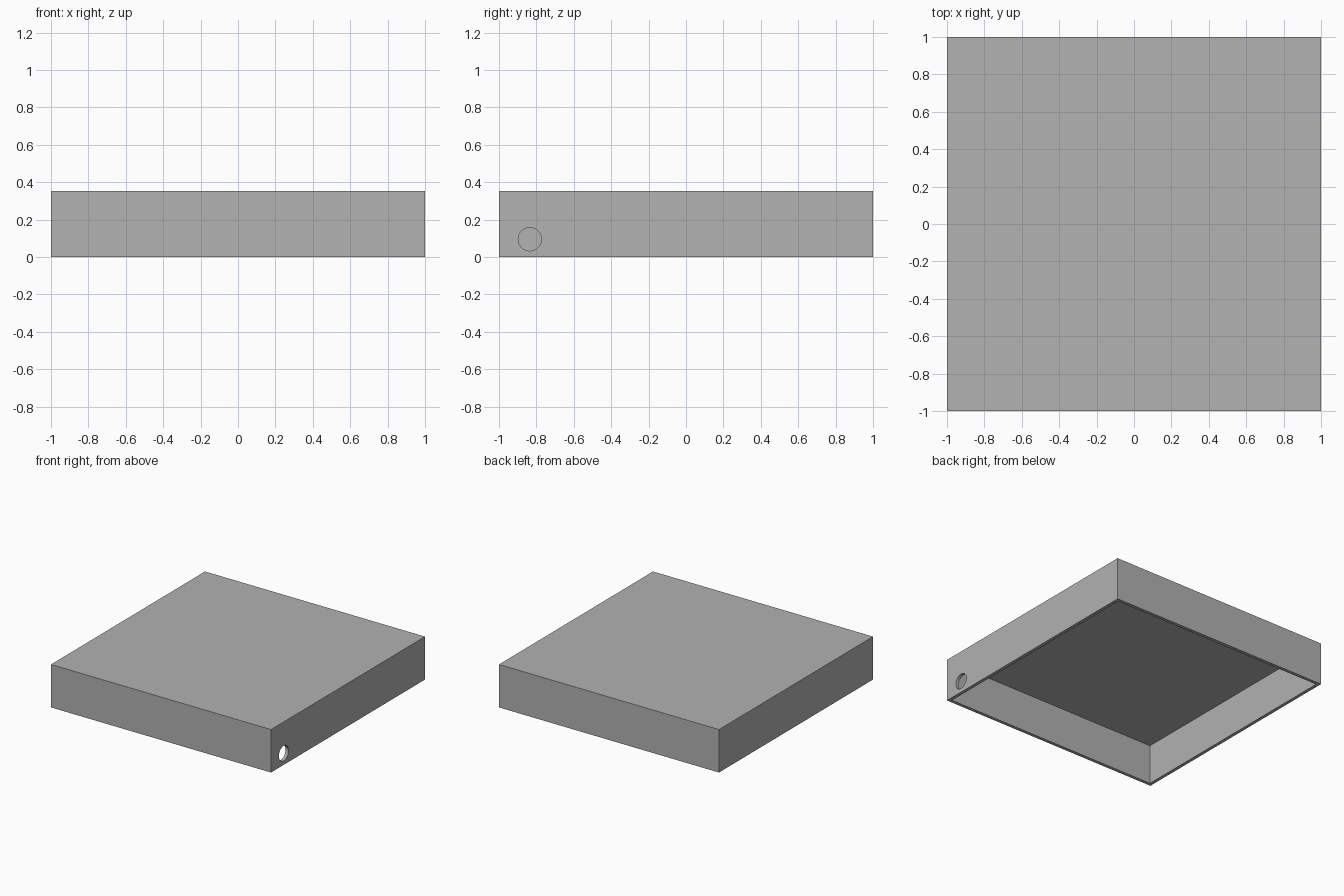
import bpy
from math import radians

SIZE, HEIGHT, WALL = 2.0, 0.353, 0.027

cube = bpy.data.objects.get("Cube")
if cube:
    bpy.data.objects.remove(cube, do_unlink=True)

grey = bpy.data.materials.new("plain_grey")
grey.use_nodes = True
grey.diffuse_color = (0.445, 0.445, 0.445, 1)
grey.node_tree.nodes["Principled BSDF"].inputs["Base Color"].default_value = grey.diffuse_color


def box(name, width, bottom, top):
    """Square box centred on the z axis."""
    bpy.ops.mesh.primitive_cube_add(size=1, location=(0, 0, (bottom + top) / 2))
    obj = bpy.context.object
    obj.name = name
    obj.scale = (width, width, top - bottom)
    bpy.ops.object.transform_apply(location=True, rotation=True, scale=True)
    obj.data.materials.append(grey)
    return obj


def cut(target, cutter):
    """Subtract the cutter, then remove it."""
    cutter.hide_render = True
    mod = target.modifiers.new("cut", 'BOOLEAN')
    mod.operation = 'DIFFERENCE'
    mod.solver = 'EXACT'
    mod.object = cutter
    bpy.context.view_layer.objects.active = target
    bpy.ops.object.modifier_apply(modifier=mod.name)
    bpy.data.objects.remove(cutter, do_unlink=True)


# Lid with thin walls, open underneath
lid = box("lid", SIZE, 0, HEIGHT)
cut(lid, box("cavity_cutter", SIZE - 2 * WALL, -0.1, HEIGHT - WALL))

# Round cable hole through the +x wall, near the front
bpy.ops.mesh.primitive_cylinder_add(vertices=48, radius=0.062, depth=0.2,
                                    location=(1, -0.835, 0.095),
                                    rotation=(0, radians(90), 0))
hole = bpy.context.object
hole.name = "hole_cutter"
hole.data.materials.append(grey)
cut(lid, hole)

# Smooth hole wall, crisp box edges
bpy.ops.object.select_all(action='DESELECT')
lid.select_set(True)
bpy.context.view_layer.objects.active = lid
bpy.ops.object.shade_smooth_by_angle(angle=radians(30))
